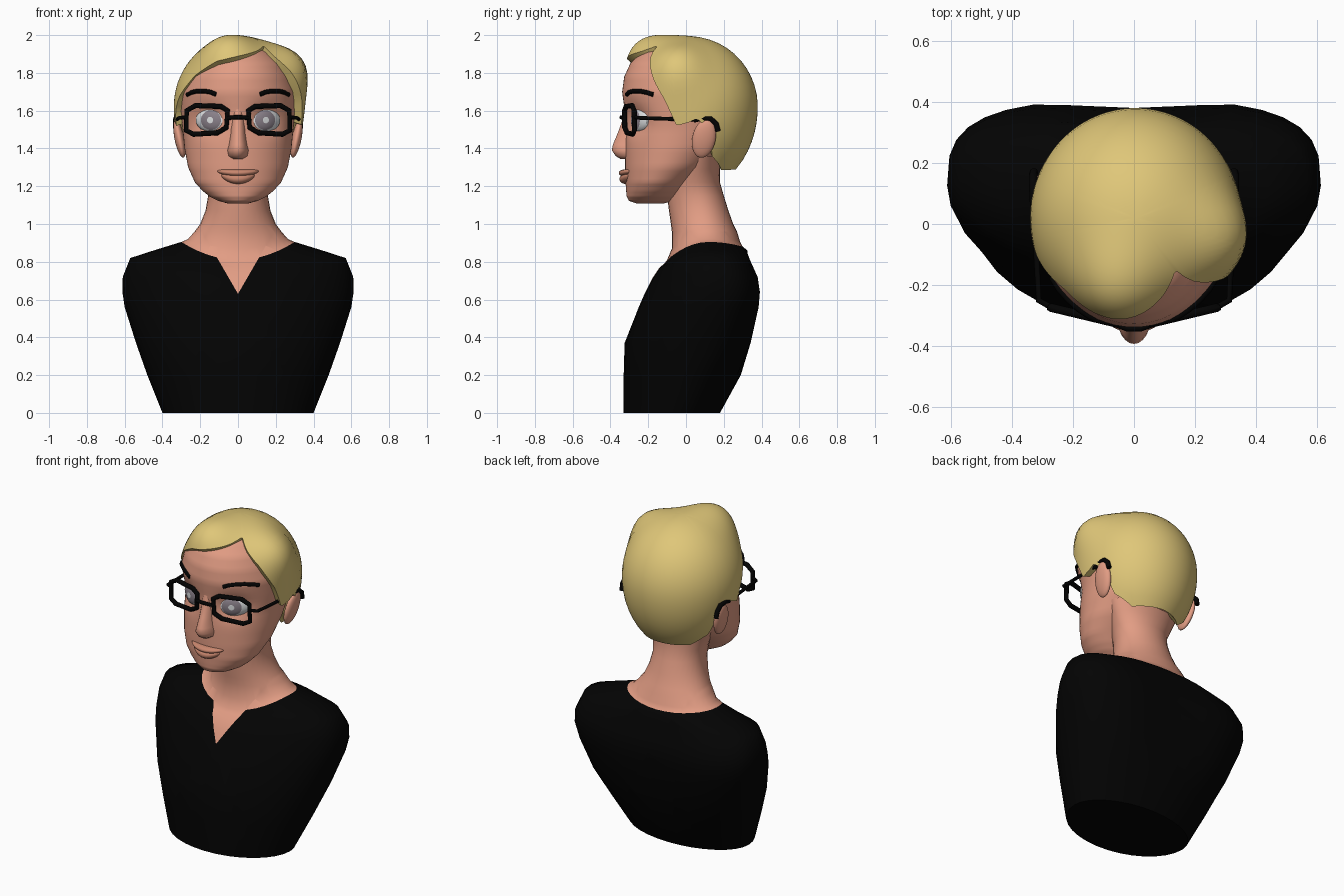
import bpy, bmesh, math
from mathutils import Vector, Matrix

if "Cube" in bpy.data.objects:
    bpy.data.objects.remove(bpy.data.objects["Cube"])


def mat(name, r, g, b):
    m = bpy.data.materials.new(name)
    m.diffuse_color = (r, g, b, 1)
    m.use_nodes = True
    m.node_tree.nodes["Principled BSDF"].inputs["Base Color"].default_value = m.diffuse_color
    return m


SKIN = mat("skin", 0.76, 0.335, 0.23)
HAIR = mat("blond hair", 0.74, 0.57, 0.19)
BLACK = mat("black", 0.001, 0.001, 0.001)
LIPS = mat("lip", 0.58, 0.24, 0.155)
WHITE = mat("eye white", 0.72, 0.74, 0.75)
IRIS = mat("grey iris", 0.25, 0.215, 0.25)


def finish(name, bm, mats, angle=50):
    bmesh.ops.recalc_face_normals(bm, faces=bm.faces[:])
    me = bpy.data.meshes.new(name)
    bm.to_mesh(me)
    bm.free()
    for m in mats:
        me.materials.append(m)
    ob = bpy.data.objects.new(name, me)
    bpy.context.collection.objects.link(ob)
    bpy.ops.object.select_all(action='DESELECT')
    ob.select_set(True)
    bpy.context.view_layer.objects.active = ob
    bpy.ops.object.shade_smooth_by_angle(angle=math.radians(angle))


def bridge(bm, rows, mat_of=lambda i: 0):
    n = len(rows[0])
    for i in range(len(rows) - 1):
        for k in range(n):
            a, b = rows[i], rows[i + 1]
            f = bm.faces.new((a[k], a[(k + 1) % n], b[(k + 1) % n], b[k]))
            f.material_index = mat_of(i)


def loft(rings, seg, w=0.5, mat_of=lambda i: 0):
    """ring = (z, half width, y front, y back[, z front, z back, back squareness])"""
    bm = bmesh.new()
    rows = []
    for r in rings:
        z, hw, yf, yb = r[:4]
        zf, zb, n = r[4:] if len(r) > 4 else (z, z, 2)
        cy = yf + w * (yb - yf)
        row = []
        for k in range(seg):
            t = 2 * math.pi * k / seg
            s, c = math.sin(t), math.cos(t)
            e = 1 if c > 0 else 2 / n
            x = hw * math.copysign(abs(s) ** e, s)
            y = cy + (yf - cy) * c if c > 0 else cy + (yb - cy) * abs(c) ** e
            if c < 0 and n > 2.4:  # hollow between the shoulder blades
                y -= .025 * max(0, 1 - (x / .3) ** 2)
            row.append(bm.verts.new((x, y, z + ((zf if c > 0 else zb) - z) * c * c)))
        rows.append(row)
    bridge(bm, rows, mat_of)
    bm.faces.new(rows[0])
    bm.faces.new(rows[-1]).material_index = mat_of(len(rows))
    return bm


# Shirt and neck in one loft, V neck cut in as coloured faces
body = [(0, .40, -.33, .18), (.2, .48, -.33, .29, .2, .2, 2.2),
        (.37, .54, -.325, .365, .37, .37, 2.6), (.56, .60, -.25, .40, .56, .56, 2.9),
        (.64, .612, -.215, .405, .64, .64, 3.1), (.72, .61, -.18, .392, .71, .72, 3.1),
        (.82, .57, -.14, .352, .77, .81, 2.8), (.862, .44, -.115, .325, .79, .86, 2.4),
        (.905, .30, -.10, .30, .81, .88, 2), (.92, .265, -.075, .285, .87, .91, 2),
        (.96, .23, -.075, .27), (1.0, .20, -.08, .25), (1.07, .172, -.09, .225),
        (1.15, .158, -.10, .20), (1.22, .17, -.10, .18), (1.29, .20, -.08, .18),
        (1.36, .23, -.06, .18)]
bm = loft(body, 32, 0.55, lambda i: 1 if i >= 8 else 0)
for s in (-1, 1):
    bmesh.ops.bisect_plane(bm, geom=bm.verts[:] + bm.edges[:] + bm.faces[:], dist=1e-5,
                           plane_co=(0, 0, .63), plane_no=(.19 * s, 0, -.11))
for f in bm.faces:
    c = f.calc_center_median()
    if c.y < 0 and abs(c.x) < .125 and c.z > .63 + 1.727 * abs(c.x):
        f.material_index = 1
finish("shirt_and_neck", bm, [BLACK, SKIN])

# Head, with hollows for the eyes
head = [(1.108, .05, -.26, -.12), (1.122, .105, -.302, -.07), (1.145, .15, -.314, -.04),
        (1.175, .187, -.317, -.01), (1.22, .228, -.32, .03), (1.30, .264, -.322, .13),
        (1.40, .283, -.322, .23), (1.50, .293, -.32, .30), (1.60, .307, -.325, .33),
        (1.70, .312, -.338, .335), (1.78, .287, -.327, .31), (1.85, .25, -.295, .26),
        (1.91, .18, -.24, .18), (1.95, .09, -.14, .08), (1.96, .03, -.06, .02)]


def dent(x, z):
    return .042 * math.exp(-((abs(x) - .155) / .08) ** 2 - ((z - 1.55) / .07) ** 2)


dense = [tuple(p + (q - p) * t / 4 for p, q in zip(a, b))
         for a, b in zip(head, head[1:]) for t in range(4)] + [head[-1]]
bm = loft(dense, 64)
for v in bm.verts:
    if v.co.y < -.08:
        v.co.y += dent(v.co.x, v.co.z)
finish("head", bm, [SKIN])


def face_y(x, z):
    for a, b in zip(head, head[1:]):
        if a[0] <= z <= b[0]:
            t = (z - a[0]) / (b[0] - a[0])
            hw, yf, yb = (a[i] + t * (b[i] - a[i]) for i in (1, 2, 3))
            c = (yf + yb) / 2
            return c + (yf - c) * math.sqrt(max(0, 1 - (x / hw) ** 2)) + dent(x, z)


# Nose
finish("nose", loft([(1.343, .03, -.345, -.2), (1.36, .053, -.372, -.2),
                     (1.39, .057, -.393, -.2), (1.42, .049, -.387, -.2),
                     (1.48, .042, -.362, -.2), (1.54, .04, -.340, -.2),
                     (1.60, .038, -.327, -.2), (1.66, .03, -.318, -.2)], 24), [SKIN], 80)


def ellipsoid(name, center, radii, m, rot=Matrix(), bend=0, lift=0):
    bm = bmesh.new()
    bmesh.ops.create_uvsphere(bm, u_segments=24, v_segments=14, radius=1)
    bm.transform(Matrix.Translation(center) @ rot @ Matrix.Diagonal((*radii, 1)))
    for v in bm.verts:
        v.co.y += bend * v.co.x ** 2
        v.co.z += lift * v.co.x ** 2
    finish(name, bm, [m])


# Lips
ellipsoid("upper_lip", (0, -.322, 1.270), (.112, .034, .019), LIPS, bend=2.2, lift=.8)
ellipsoid("lower_lip", (0, -.32, 1.238), (.09, .033, .026), LIPS, bend=2.2, lift=2.5)


def tube(name, pts, r, m, closed=False):
    cu = bpy.data.curves.new(name, 'CURVE')
    cu.dimensions = '3D'
    cu.bevel_depth = r
    cu.bevel_resolution = 2
    cu.use_fill_caps = True
    sp = cu.splines.new('POLY')
    sp.points.add(len(pts) - 1)
    for p, q in zip(sp.points, pts):
        p.co = (*q, 1)
    sp.use_cyclic_u = closed
    cu.materials.append(m)
    ob = bpy.data.objects.new(name, cu)
    bpy.context.collection.objects.link(ob)
    bpy.ops.object.select_all(action='DESELECT')
    ob.select_set(True)
    bpy.context.view_layer.objects.active = ob
    bpy.ops.object.convert(target='MESH')
    bpy.ops.object.shade_smooth_by_angle(angle=math.radians(50))


LENS = [(.055, 1.60), (.09, 1.622), (.225, 1.627), (.272, 1.60),
        (.274, 1.495), (.235, 1.475), (.11, 1.483), (.062, 1.51)]
ARM = [(.272, -.272, 1.565), (.312, -.25, 1.562), (.322, -.05, 1.555), (.325, .04, 1.553)]
TIP = [(.325, .04, 1.55), (.328, .08, 1.56), (.33, .13, 1.557), (.33, .16, 1.53), (.328, .17, 1.49)]
BROW = [(.116, 1.686), (.145, 1.698), (.18, 1.704), (.215, 1.704), (.245, 1.697), (.268, 1.685)]

for s, side in ((-1, "left"), (1, "right")):
    # Ear
    ellipsoid(side + "_ear", (s * .31, .095, 1.452), (.026, .062, .105), SKIN,
              Matrix.Rotation(s * .2, 4, 'Y') @ Matrix.Rotation(-.2, 4, 'X'))
    # Eye: domed rings, round iris widening to an almond edge
    bm = bmesh.new()
    rows = []
    for rx, rz, d in ((.009, .009, .034), (.018, .017, .034), (.038, .036, .03), (.058, .052, .023),
                      (.08, .06, .013), (.098, .066, 0), (.098, .066, -.03)):
        rows.append([bm.verts.new((rx * math.sin(a), -d, rz * math.cos(a)))
                     for a in (2 * math.pi * k / 32 for k in range(32))])
    bridge(bm, rows, lambda i: 1 if i in (1, 2) else 0)
    bm.faces.new(rows[0])
    bm.transform(Matrix.Translation((s * .134, -.247, 1.55)) @ Matrix.Rotation(s * .42, 4, 'Z'))
    finish(side + "_eye", bm, [WHITE, IRIS])
    # Eyebrow
    tube(side + "_eyebrow", [(s * x, face_y(x, z) - .002, z) for x, z in BROW], .012, BLACK)
    # Glasses
    tube(side + "_lens_frame", [(s * x, -.327 + .24 * (x - .05), z) for x, z in LENS], .014, BLACK, True)
    tube(side + "_glasses_arm", [(s * x, y, z) for x, y, z in ARM], .01, BLACK)
    tube(side + "_glasses_tip", [(s * x, y, z) for x, y, z in TIP], .014, BLACK)
tube("glasses_bridge", [(-.06, -.327, 1.56), (-.02, -.342, 1.565), (.02, -.342, 1.565),
                        (.06, -.327, 1.56)], .011, BLACK)

# Hair: bulged ellipsoid shell from the crown down to a hairline of (azimuth, height)
CEN = Vector((.005, .02, 1.62))
BUMPS = [(Vector((-.08, -.30, .37)).normalized(), .20, .40),
         (Vector((.33, -.08, .24)).normalized(), .20, .40)]
LINE = [(-180, 1.29), (-135, 1.285), (-114, 1.36), (-108, 1.50), (-96, 1.56), (-80, 1.52),
        (-75, 1.60), (-65, 1.68), (-45, 1.785), (-20, 1.862), (0, 1.89), (20, 1.915),
        (35, 1.94), (38, 1.94), (41, 1.895), (53, 1.81), (68, 1.66), (78, 1.52), (90, 1.54),
        (96, 1.56), (108, 1.50), (114, 1.36), (135, 1.285), (180, 1.29)]


def hair_pt(az, pol):
    d = Vector((math.sin(pol) * math.sin(az), -math.sin(pol) * math.cos(az), math.cos(pol)))
    ry, rz = (.37 if d.y < 0 else .36), (.372 if d.z > 0 else .45)
    r = 1 / math.sqrt((d.x / .345) ** 2 + (d.y / ry) ** 2 + (d.z / rz) ** 2)
    return d * r * (1 + sum(a * math.exp(-(d.angle(b) / w) ** 2) for b, a, w in BUMPS))


def hairline(az):
    deg = math.degrees(az)
    z = next(za + (zb - za) * (deg - a) / (b - a)
             for (a, za), (b, zb) in zip(LINE, LINE[1:]) if a <= deg <= b)
    lo, hi = .05, 2.9
    for _ in range(30):
        mid = (lo + hi) / 2
        lo, hi = (mid, hi) if CEN.z + hair_pt(az, mid).z > z else (lo, mid)
    return lo


bm = bmesh.new()
SEG, ROWS = 144, 18
azs = [-math.pi + 1e-6 + 2 * math.pi * k / SEG for k in range(SEG)]
ends = [hairline(a) for a in azs]
rows = [[bm.verts.new(CEN + hair_pt(a, e * i / ROWS)) for a, e in zip(azs, ends)]
        for i in range(1, ROWS + 1)]
for k in (.9, .75, .6):  # rim turned in to the head
    rows.append([bm.verts.new(CEN + hair_pt(a, e) * k) for a, e in zip(azs, ends)])
bridge(bm, rows)
crown = bm.verts.new(CEN + hair_pt(0, 0))
for k in range(SEG):
    bm.faces.new((crown, rows[0][k], rows[0][(k + 1) % SEG]))
finish("hair", bm, [HAIR])
